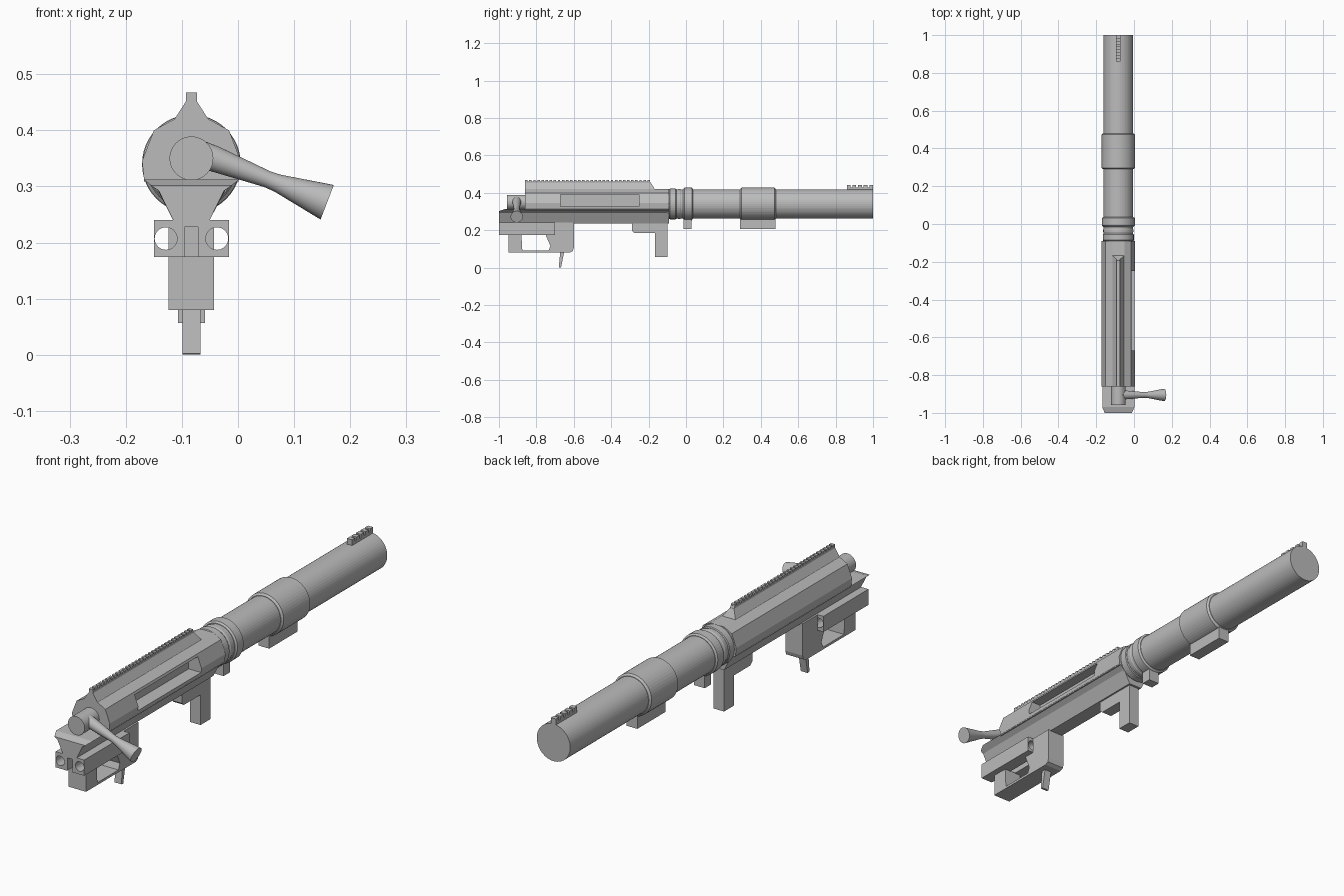
import bpy, bmesh, math
from mathutils import Vector, Matrix

cube = bpy.data.objects.get("Cube")
if cube:
    bpy.data.objects.remove(cube)

CX, CZ = -0.083, 0.34          # bore axis

steel = bpy.data.materials.new("plain grey")
steel.use_nodes = True
GREY = (0.5, 0.5, 0.5, 1)
steel.diffuse_color = GREY
steel.node_tree.nodes["Principled BSDF"].inputs["Base Color"].default_value = GREY


def finish(name, bm):
    bmesh.ops.recalc_face_normals(bm, faces=bm.faces[:])
    mesh = bpy.data.meshes.new(name)
    bm.to_mesh(mesh)
    bm.free()
    mesh.materials.append(steel)
    obj = bpy.data.objects.new(name, mesh)
    bpy.context.collection.objects.link(obj)
    return obj


def loft(name, rings):
    """Skin a run of equal-length point rings and cap both ends."""
    bm = bmesh.new()
    loops = [[bm.verts.new(p) for p in ring] for ring in rings]
    for a, b in zip(loops, loops[1:]):
        for i in range(len(a)):
            j = (i + 1) % len(a)
            bm.faces.new((a[i], a[j], b[j], b[i]))
    bm.faces.new(loops[0])
    bm.faces.new(loops[-1])
    return finish(name, bm)


def side_prism(name, pts, half):
    """Side outline (y, z) extruded across x about the bore."""
    return loft(name, [[(CX + s * half, y, z) for y, z in pts] for s in (-1, 1)])


def mirrored(half):
    """Cross-section ring from (offset, z) points on one side, top to bottom."""
    return [(CX + x, z) for x, z in half] + [(CX - x, z) for x, z in reversed(half)]


def box(name, lo, hi):
    bm = bmesh.new()
    bmesh.ops.create_cube(bm, size=1)
    lo, hi = Vector(lo), Vector(hi)
    bm.transform(Matrix.Translation((lo + hi) / 2) @ Matrix.Diagonal((*(hi - lo), 1)))
    return finish(name, bm)


def lathe(name, start, direction, profile, sides):
    """Turn (distance, radius) points around an axis."""
    start, d = Vector(start), Vector(direction).normalized()
    rot = d.to_track_quat('Z', 'Y')
    angles = [2 * math.pi * i / sides for i in range(sides)]
    return loft(name, [[start + rot @ Vector((r * math.cos(a), r * math.sin(a), t))
                        for a in angles] for t, r in profile])


def cut(obj, cutter):
    cutter.hide_render = True
    mod = obj.modifiers.new("cut", 'BOOLEAN')
    mod.operation, mod.solver, mod.object = 'DIFFERENCE', 'EXACT', cutter
    deps = bpy.context.evaluated_depsgraph_get()
    mesh = bpy.data.meshes.new_from_object(obj.evaluated_get(deps))
    obj.modifiers.clear()
    obj.data = mesh
    bpy.data.objects.remove(cutter)


# Upper receiver with the ejection port cut in its left side
upper = mirrored([(0.032, 0.419), (0.067, 0.4), (0.088, 0.345), (0.084, 0.308)])
receiver = loft("upper_receiver", [[(x, y, z) for x, z in upper] for y in (-0.86, -0.09)])
cut(receiver, box("port_cutter", (-0.055, -0.67, 0.327), (0.05, -0.25, 0.39)))

# Lower receiver, tapered to the keel and chamfered at the rear
lower = [(0.085, 0.312), (0.06, 0.293), (0.031, 0.237)]
tip = [(0.072, 0.302), (0.058, 0.292), (0.031, 0.237)]
loft("lower_receiver", [[(x, y, z) for x, z in mirrored(half)]
                        for y, half in ((-1, tip), (-0.97, lower), (-0.09, lower))])

# Rail riser and toothed rail
riser = mirrored([(0.0095, 0.452), (0.032, 0.417)])
loft("rail_riser", [[(x, y, z) for x, z in riser] for y in (-0.86, -0.188)])
loft("rail_riser_nose", [[(x, -0.188, z) for x, z in riser],
                         [(x, -0.187 if z > 0.43 else -0.166, z) for x, z in riser]])
side_prism("rail_bar", [(-0.86, 0.448), (-0.86, 0.46), (-0.192, 0.46), (-0.187, 0.448)], 0.0095)
for i in range(31):
    y = -0.86 + i * 0.0218
    box("rail_tooth", (CX - 0.0095, y, 0.458), (CX + 0.0095, y + 0.013, 0.467))

# Barrel, collars and sleeve
lathe("barrel", (CX, -0.1, CZ), (0, 1, 0), [(0, 0.078), (1.1, 0.078)], 48)
lathe("rear_collar", (CX, -0.09, CZ), (0, 1, 0),
      [(0, 0.079), (0.004, 0.082), (0.034, 0.082), (0.038, 0.079)], 48)
lathe("middle_collar", (CX, -0.045, CZ), (0, 1, 0),
      [(0, 0.078), (0.003, 0.08), (0.015, 0.08), (0.018, 0.078)], 48)
lathe("front_collar", (CX, -0.015, CZ), (0, 1, 0),
      [(0, 0.08), (0.006, 0.087), (0.046, 0.087), (0.052, 0.08)], 48)
lathe("sleeve", (CX, 0.29, CZ), (0, 1, 0),
      [(0, 0.08), (0.007, 0.088), (0.183, 0.088), (0.19, 0.08)], 48)
box("collar_lug", (CX - 0.025, -0.013, 0.205), (CX + 0.025, 0.03, 0.275))
box("sleeve_lug", (CX - 0.025, 0.29, 0.205), (CX + 0.025, 0.478, 0.27))

# Front sight rail
box("sight_base", (CX - 0.0115, 0.86, 0.41), (CX + 0.0115, 1, 0.428))
for i in range(5):
    y = 0.86 + i * 0.03
    box("sight_tooth", (CX - 0.0115, y, 0.426), (CX + 0.0115, y + 0.02, 0.442))

# Bolt and flared handle
lathe("bolt", (CX, -0.957, 0.35), (0, 1, 0), [(0, 0.039), (0.12, 0.039)], 40)
handle = lathe("bolt_handle", (-0.065, -0.905, 0.358), (1, 0, -0.385),
               [(0, 0.023), (0.025, 0.023), (0.125, 0.015), (0.145, 0.016), (0.24, 0.033)], 32)
for poly in handle.data.polygons:
    poly.use_smooth = len(poly.vertices) == 4

# Rear mounting block with two bores and a centre slot
block = box("rear_block", (CX - 0.067, -1, 0.174), (CX + 0.067, -0.7, 0.24))
for side in (-1, 1):
    cut(block, lathe("bore_cutter", (CX + side * 0.0455, -1.1, 0.207), (0, 1, 0),
                     [(0, 0.02), (0.5, 0.02)], 32))
cut(block, box("slot_cutter", (CX - 0.012, -1.1, 0.15), (CX + 0.012, -0.6, 0.228)))

# Trigger guard, with the opening closed above by the block
side_prism("trigger_guard",
           [(-0.95, 0.176), (-0.95, 0.08), (-0.62, 0.08), (-0.605, 0.088), (-0.6, 0.105),
            (-0.6, 0.24), (-0.7, 0.24), (-0.7, 0.174), (-0.75, 0.174), (-0.725, 0.115),
            (-0.735, 0.09), (-0.875, 0.09), (-0.88, 0.176)], 0.0405)
side_prism("trigger", [(-0.672, 0.09), (-0.68, 0.002), (-0.668, 0), (-0.66, 0.04),
                       (-0.65, 0.09)], 0.016)

# Front support post and its bracket
side_prism("front_post", [(-0.29, 0.24), (-0.288, 0.195), (-0.275, 0.184), (-0.165, 0.184),
                          (-0.165, 0.057), (-0.1, 0.057), (-0.1, 0.24)], 0.024)
